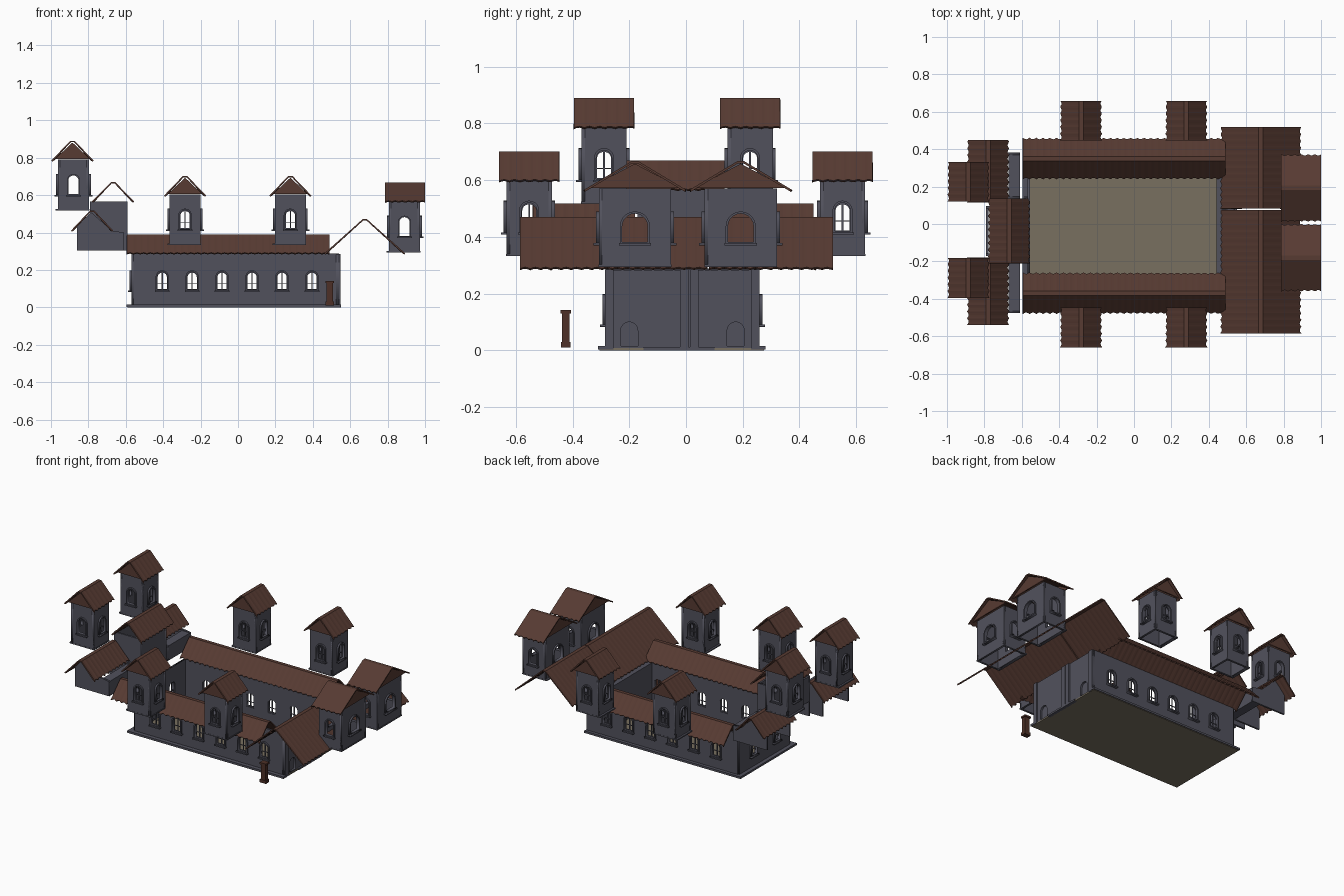
import bpy, bmesh, math
from mathutils import Matrix, Vector

if "Cube" in bpy.data.objects:
    bpy.data.objects.remove(bpy.data.objects["Cube"])


def material(name, rgb):
    m = bpy.data.materials.new(name)
    m.diffuse_color = (*rgb, 1)
    m.use_nodes = True
    m.node_tree.nodes["Principled BSDF"].inputs["Base Color"].default_value = m.diffuse_color
    return m


WALL = material("slate_wall", (0.083, 0.083, 0.108))
ROOF = material("brown_tile", (0.095, 0.043, 0.032))
FLOOR = material("tan_ground", (0.19, 0.16, 0.115))
DOOR = material("door_wood", (0.075, 0.03, 0.02))


def add(name, mesh, mat):
    mesh.materials.clear()
    mesh.materials.append(mat)
    ob = bpy.data.objects.new(name, mesh)
    bpy.context.collection.objects.link(ob)
    return ob


def box(name, x0, x1, y0, y1, z0, z1, mat=WALL):
    bm = bmesh.new()
    bmesh.ops.create_cube(bm, size=1)
    for v in bm.verts:
        v.co = (x0 + (v.co.x + .5) * (x1 - x0), y0 + (v.co.y + .5) * (y1 - y0),
                z0 + (v.co.z + .5) * (z1 - z0))
    me = bpy.data.meshes.new(name)
    bm.to_mesh(me)
    bm.free()
    return add(name, me, mat)


def rect(u0, u1, v0, v1):
    return [(u0, v0), (u1, v0), (u1, v1), (u0, v1)]


def arch(u, v, w, h, n=10):
    r = w / 2
    return [(u - r, v), (u + r, v)] + [
        (u + r * math.cos(math.pi * i / n), v + h - r + r * math.sin(math.pi * i / n))
        for i in range(n + 1)]


def quarter(u, v, r, h, s, n=6):
    return [(u, v)] + [(u + s * r * math.cos(math.pi / 2 * i / n),
                        v + h + r * math.sin(math.pi / 2 * i / n)) for i in range(n + 1)] \
        if h <= 0 else [(u, v), (u + s * r, v)] + [
            (u + s * r * math.cos(math.pi / 2 * i / n),
             v + h + r * math.sin(math.pi / 2 * i / n)) for i in range(n + 1)]


def panel(name, loops, origin, turn, thick, mat=WALL):
    """Upright sheet from closed outlines; turn 0 faces -y, 90 faces +x."""
    cu = bpy.data.curves.new(name, 'CURVE')
    cu.dimensions, cu.fill_mode, cu.extrude = '2D', 'BOTH', thick / 2
    for pts in loops:
        s = cu.splines.new('POLY')
        s.points.add(len(pts) - 1)
        for p, (a, b) in zip(s.points, pts):
            p.co = (a, b, 0, 1)
        s.use_cyclic_u = True
    tmp = bpy.data.objects.new(name + "_curve", cu)
    bpy.context.collection.objects.link(tmp)
    dg = bpy.context.evaluated_depsgraph_get()
    me = bpy.data.meshes.new_from_object(tmp.evaluated_get(dg))
    bpy.data.objects.remove(tmp)
    me.transform(Matrix.Translation(origin) @ Matrix.Rotation(math.radians(turn), 4, 'Z')
                 @ Matrix.Rotation(math.pi / 2, 4, 'X'))
    return add(name, me, mat)


def windowed_wall(name, width, height, wins, origin, turn, mullion=True, t=0.012):
    """Wall with arched openings, frames, sills and optional cross bars."""
    o = Vector(origin)
    out = Matrix.Rotation(math.radians(turn), 3, 'Z') @ Vector((0, -1, 0))
    holes = [arch(u, v, w, h) for u, v, w, h in wins]
    panel(name, [rect(-width / 2, width / 2, 0, height)] + holes, o, turn, t)
    for u, v, w, h in wins:
        panel(name + "_frame", [arch(u, v - .006, w + .016, h + .014), arch(u, v, w, h)],
              o + out * t * .7, turn, .016)
        panel(name + "_sill", [rect(u - w / 2 - .012, u + w / 2 + .012, v - .012, v - .004)],
              o + out * t, turn, .026)
        if mullion:
            b, r = .003, w / 2
            mid = v + h - r
            bars = [arch(u, v - .002, w + .004, h + .004)]
            for s in (-1, 1):
                a, c = sorted((u + s * b, u + s * (r - b)))
                bars.append(rect(a, c, v + b, v + h * .36 - b / 2))
                low = v + h * .36 + b / 2
                bars.append(quarter(u + s * b, low, r - 2 * b, mid - low, s))
            panel(name + "_bars", bars, o, turn, .006)


def roof(name, c, half, length, eave, peak, axis='y', gable=0.0):
    """Tiled gable sheet with scalloped eaves; gable = inset of closed ends."""
    bm = bmesh.new()
    n = max(8, int(length / .009))
    rows = []
    for i in range(n + 1):
        d = -length / 2 + length * i / n
        sc = .009 * abs(math.sin(math.pi * (d + length / 2) / .036))
        prof = [(-half + sc, eave + sc * .6), (-.012, peak - .003), (.012, peak - .003),
                (half - sc, eave + sc * .6)]
        rows.append([bm.verts.new((c[0] + p, c[1] + d, z) if axis == 'y'
                                  else (c[0] + d, c[1] + p, z)) for p, z in prof])
    for a, b in zip(rows, rows[1:]):
        for k in range(3):
            bm.faces.new((a[k], a[k + 1], b[k + 1], b[k]))
    bmesh.ops.recalc_face_normals(bm, faces=bm.faces)
    if sum(f.normal.z for f in bm.faces) < 0:
        bmesh.ops.reverse_faces(bm, faces=bm.faces)
    me = bpy.data.meshes.new(name)
    bm.to_mesh(me)
    bm.free()
    ob = add(name, me, ROOF)
    m = ob.modifiers.new("thickness", 'SOLIDIFY')
    m.thickness = .008
    if gable:
        for s in (-1, 1):
            d = s * (length / 2 - gable)
            o = (c[0], c[1] + d, 0) if axis == 'y' else (c[0] + d, c[1], 0)
            panel(name + "_gable", [[(-half + .02, eave + .008), (half - .02, eave + .008),
                                     (0, peak - .012)]], o, 0 if axis == 'y' else 90, .008, ROOF)


def tower(name, cx, cy, sx, sy, z0, z1, peak, axis, rhalf, rlen, rc, bars, wide=None):
    h = z1 - z0
    for turn, w, dx, dy in ((0, sx, 0, -1), (90, sy, 1, 0), (180, sx, 0, 1), (270, sy, -1, 0)):
        ww = wide if wide and turn in (90, 270) else .055
        o = (cx + dx * (sx / 2 - .006), cy + dy * (sy / 2 - .006), z0)
        windowed_wall(name + "_wall", w, h, [(0, .088, ww, .1)], o, turn, bars(turn))
    for s in (-1, 1):   # foot ring
        box(name + "_foot", cx + s * sx / 2 - .012, cx + s * sx / 2 + (.002 if s > 0 else .012),
            cy - sy / 2, cy + sy / 2, z0, z0 + .008)
        box(name + "_foot", cx - sx / 2, cx + sx / 2, cy + s * (sy / 2 - .006) - .007,
            cy + s * (sy / 2 - .006) + .007, z0, z0 + .008)
    roof(name + "_roof", rc, rhalf, rlen, z1 - .005, peak, axis, gable=.018)


# ground plate and courtyard
box("ground_plate", -.59, .545, -.305, .275, 0, .008, FLOOR)
for y0, y1 in ((-.31, -.275), (.25, .28)):
    box("plinth", -.595, .55, y0, y1, .003, .016)
box("plinth_west", -.595, -.56, -.31, .28, .003, .016)

# main hall walls
six = [(-.395 + .16 * i, .092, .055, .095) for i in range(6)]
windowed_wall("south_wall", 1.1, .285, six, (-.01, -.278, .003), 0)
windowed_wall("north_wall", 1.1, .285, [(-u, v, w, h) for u, v, w, h in six],
              (-.01, .253, .003), 180)
windowed_wall("west_wall", .53, .285, [(-.12, .092, .055, .095), (.12, .092, .055, .095)],
              (-.563, -.012, .003), 270)

# east gate block with two arched doorways
for y0, y1, d in ((-.285, .008, -.2), (.014, .26, .175)):
    c = (y0 + y1) / 2
    box("gate_block", .46, .528, y0, y1, .003, .285)
    panel("gate_face", [rect(y0 - c, y1 - c, 0, .28), arch(d - c, .012, .06, .085)],
          (.532, c, .003), 90, .016)
    for e in (y0, y1):
        p = min(max(e, y0 + .015), y1 - .015)
        box("gate_pilaster", .53, .548, p - .015, p + .015, .003, .285)
box("gate_step", .53, .55, -.15, .1, 0, .012)
box("courtyard_wall", .44, .462, -.28, .255, .003, .285)

# loose side door
box("side_door", .474, .508, -.438, -.41, .012, .13, DOOR)
box("door_cap", .468, .513, -.443, -.405, .13, .142, DOOR)
box("door_foot", .468, .513, -.441, -.407, .01, .03, DOOR)

# wing roofs and the broad east roof
for y in (.35, -.37):
    roof("wing_roof", (-.052, y), .112, 1.085, .287, .392, 'x')
for y0, y1 in ((-.585, .076), (.082, .518)):
    roof("east_roof", (.678, (y0 + y1) / 2), .217, y1 - y0, .288, .474, 'y')

# four wing towers
for x in (-.283, .28):
    for y in (-.553, .552):
        tower("wing_tower", x, y, .165, .16, .332, .602, .705, 'y', .113, .212,
              (x, y), lambda t: True)

# two tall west towers and two wide east towers
for y in (-.289, .226):
    tower("west_tower", -.88, y, .166, .16, .517, .79, .893, 'y', .113, .212,
          (-.885, y), lambda t: t in (90, 270))
for y in (-.18, .193):
    tower("east_tower", .89, y, .166, .255, .294, .57, .67, 'x', .182, .212,
          (.893, y), lambda t: False, .09)

# west annex: walls and roofs
for y in (-.205, -.47, .14, .375):
    panel("annex_panel", [[(-.86, .303), (-.61, .303), (-.61, .4), (-.675, .41),
                           (-.785, .508), (-.86, .44)]], (0, y, 0), 0, .012)
box("annex_east_wall", -.67, -.61, -.475, .38, .303, .4)
for s in (-.165, .09):
    panel("upper_annex_wall", [rect(-.79, -.592, .303, .567)], (0, s, 0), 0, .012)
box("upper_annex_east", -.604, -.592, -.17, .095, .303, .567)
box("upper_annex_west", -.79, -.778, -.17, .095, .4, .567)
for y0, y1 in ((-.54, -.18), (.115, .45)):
    roof("annex_roof", (-.78, (y0 + y1) / 2), .113, y1 - y0, .41, .52, 'y')
roof("upper_annex_roof", (-.668, -.037), .113, .345, .566, .672, 'y')
